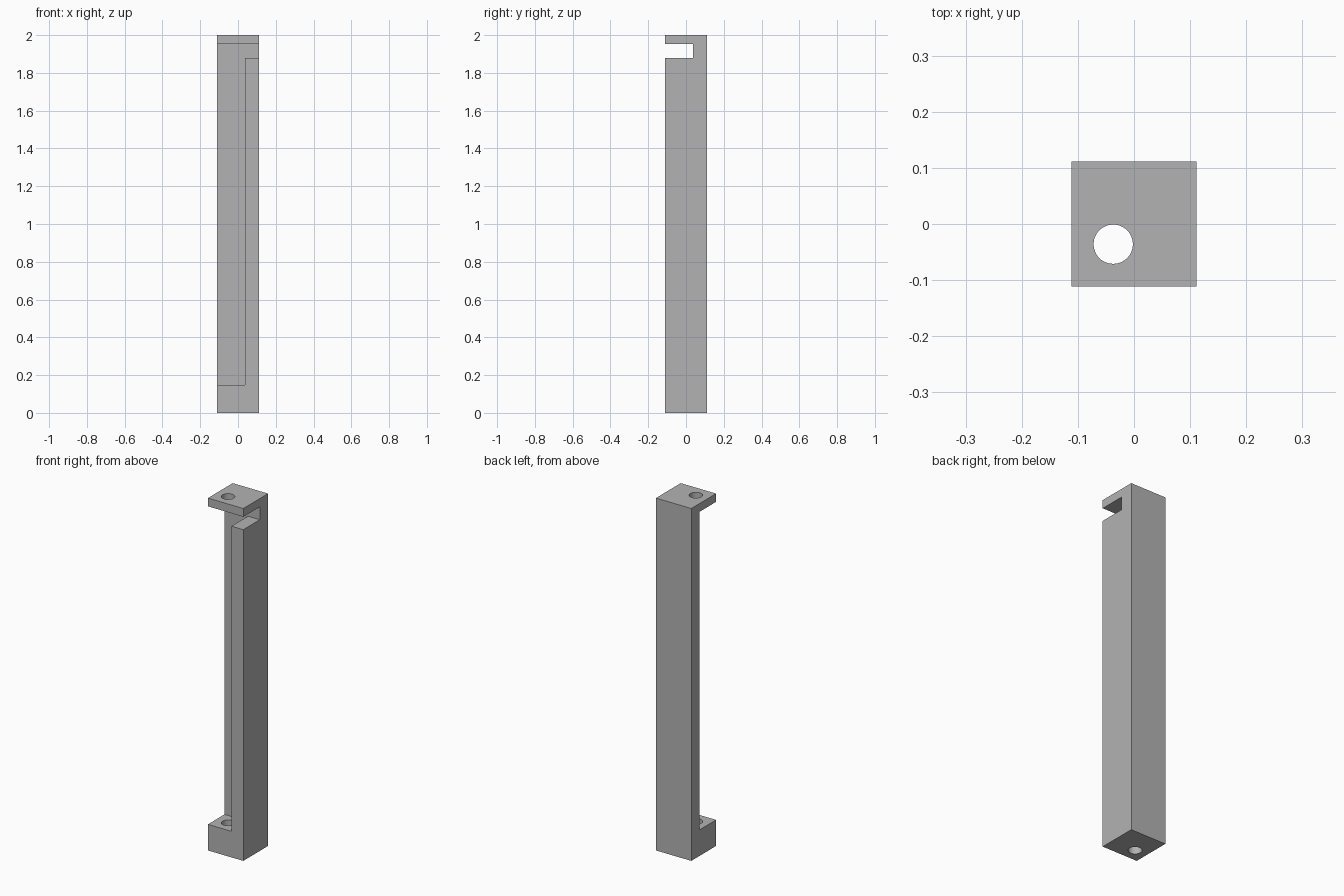
import bpy
import bmesh
from mathutils import Vector

if "Cube" in bpy.data.objects:
    bpy.data.objects.remove(bpy.data.objects["Cube"], do_unlink=True)

HALF = 0.111      # half the width of the post
INNER = 0.037     # inner face of the recess
OUT = 0.2         # overshoot for the cutters
HEIGHT = 2.0

grey = bpy.data.materials.new("plain grey")
grey.use_nodes = True
colour = (0.45, 0.45, 0.45, 1)
grey.diffuse_color = colour
grey.node_tree.nodes["Principled BSDF"].inputs["Base Color"].default_value = colour


def prism(name, points, offset):
    """Extrude a flat outline along an offset."""
    bm = bmesh.new()
    face = bm.faces.new([bm.verts.new(p) for p in points])
    extruded = bmesh.ops.extrude_face_region(bm, geom=[face])["geom"]
    moved = [v for v in extruded if isinstance(v, bmesh.types.BMVert)]
    bmesh.ops.translate(bm, vec=Vector(offset), verts=moved)
    bmesh.ops.recalc_face_normals(bm, faces=bm.faces)
    mesh = bpy.data.meshes.new(name)
    bm.to_mesh(mesh)
    bm.free()
    mesh.materials.append(grey)
    obj = bpy.data.objects.new(name, mesh)
    bpy.context.collection.objects.link(obj)
    return obj


# Square post
square = [(-HALF, -HALF, 0), (HALF, -HALF, 0), (HALF, HALF, 0), (-HALF, HALF, 0)]
post = prism("corner_post", square, (0, 0, HEIGHT))

# Corner recess and side slot, joined in one outline
outline = [(-OUT, 0.148), (INNER, 0.148), (INNER, 1.88),
           (OUT, 1.88), (OUT, 1.953), (-OUT, 1.953)]
recess = prism("recess_cutter", [(x, -OUT, z) for x, z in outline], (0, OUT + INNER, 0))

# Round hole through the top plate and the foot
bpy.ops.mesh.primitive_cylinder_add(vertices=48, radius=0.035, depth=HEIGHT + 0.4,
                                    location=(-INNER, -0.036, HEIGHT / 2))
hole = bpy.context.object
hole.name = "hole_cutter"
hole.data.materials.append(grey)

# Cut the post, then discard the cutters
bpy.ops.object.select_all(action="DESELECT")
bpy.context.view_layer.objects.active = post
post.select_set(True)
for cutter in (recess, hole):
    cutter.hide_render = True
    cut = post.modifiers.new(cutter.name, "BOOLEAN")
    cut.operation = "DIFFERENCE"
    cut.solver = "EXACT"
    cut.object = cutter
    bpy.ops.object.modifier_apply(modifier=cut.name)
    bpy.data.objects.remove(cutter, do_unlink=True)

bpy.ops.object.shade_smooth_by_angle()
